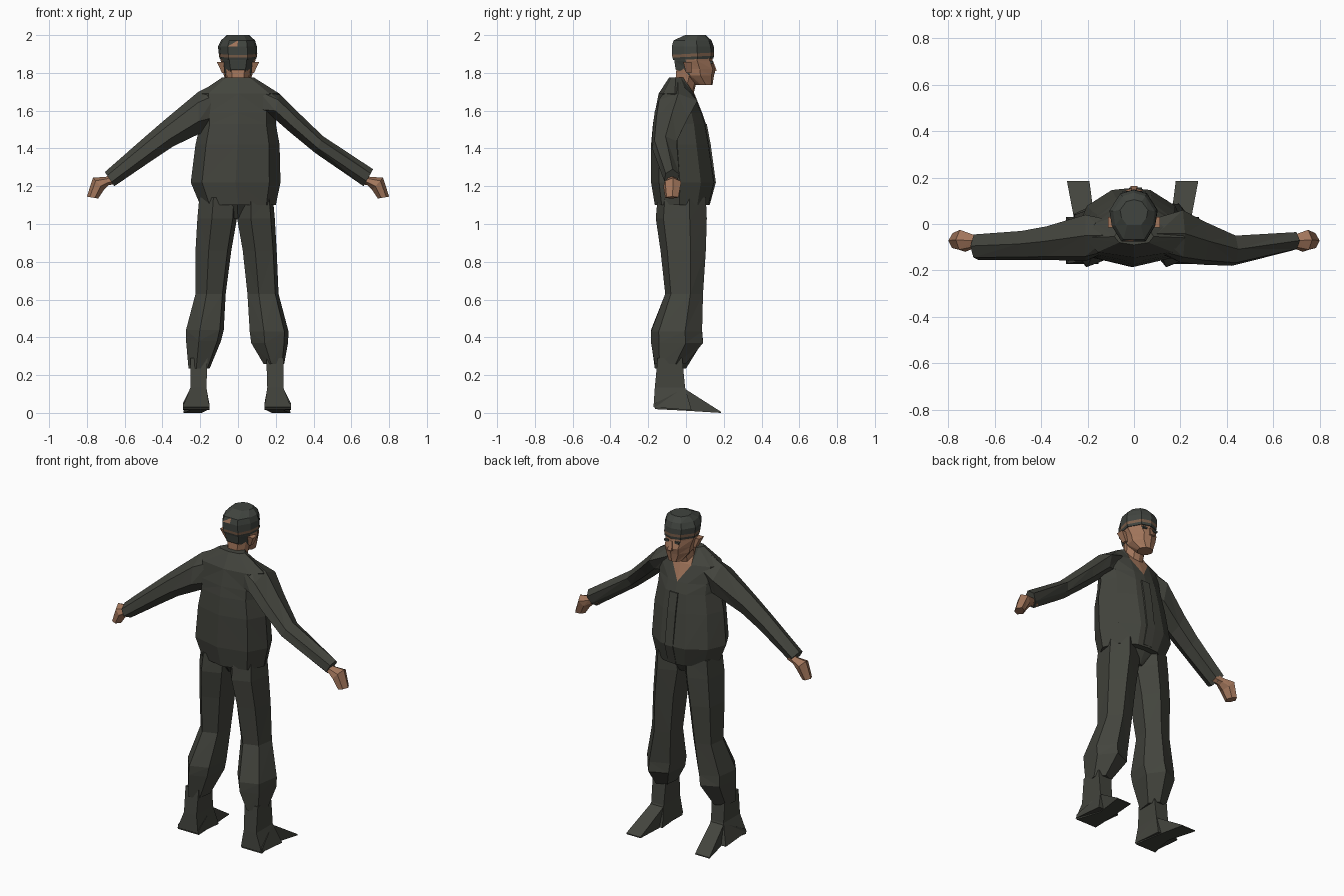
import bpy, bmesh, math
from mathutils import Vector

if "Cube" in bpy.data.objects:
    bpy.data.objects.remove(bpy.data.objects["Cube"])


def material(name, col):
    m = bpy.data.materials.new(name)
    m.diffuse_color = (*col, 1)
    m.use_nodes = True
    m.node_tree.nodes["Principled BSDF"].inputs["Base Color"].default_value = m.diffuse_color
    return m


CLOTH = material("dark_olive_cloth", (0.056, 0.058, 0.047))
CAP = material("cap_grey", (0.052, 0.058, 0.050))
SKIN = material("skin", (0.36, 0.18, 0.105))
BAND = material("band_brown", (0.20, 0.115, 0.07))


def loft(name, rings, mats, rule=None):
    """Skin closed rings of points; rule(centre, normal, row, column) picks the material."""
    bm = bmesh.new()
    vs = [[bm.verts.new(p) for p in r] for r in rings]
    n = len(vs[0])
    tags = {}
    for i in range(len(vs) - 1):
        for j in range(n):
            a, b, c, d = vs[i][j], vs[i][(j + 1) % n], vs[i + 1][(j + 1) % n], vs[i + 1][j]
            # diagonals mirror about the middle of the ring
            tris = ((a, b, c), (a, c, d)) if j < n / 2 else ((a, b, d), (b, c, d))
            for k, t in enumerate(tris):
                tags[bm.faces.new(t)] = (i, j, k)
    for r in (vs[0], vs[-1]):
        tags[bm.faces.new(r)] = (-1, -1, -1)
    bmesh.ops.recalc_face_normals(bm, faces=bm.faces[:])
    if rule:
        for f, t in tags.items():
            f.material_index = rule(f.calc_center_median(), f.normal, t)
    me = bpy.data.meshes.new(name)
    bm.to_mesh(me)
    bm.free()
    for m in mats:
        me.materials.append(m)
    ob = bpy.data.objects.new(name, me)
    bpy.context.collection.objects.link(ob)
    return ob


def flat(x0, x1, y0, y1, z, shape, tilt=0.0):
    """Horizontal ring filling a box; tilt raises its front edge."""
    cx, cy, hx, hy = (x0 + x1) / 2, (y0 + y1) / 2, (x1 - x0) / 2, (y1 - y0) / 2
    return [Vector((cx + u * hx, cy + v * hy, z + tilt * v)) for u, v in shape]


def limb(top, bot, y0, y1):
    """Six-sided ring across an arm, from its upper and lower edge in x and z."""
    t, b = Vector((top[0], 0, top[1])), Vector((bot[0], 0, bot[1]))
    pts = [(0, .55), (.3, 1), (.75, .85), (1, .45), (.7, 0), (.25, .1)]
    return [t.lerp(b, k) + Vector((0, y0 + (y1 - y0) * w, 0)) for k, w in pts]


def mirrored(half):
    return half + [(-u, v) for u, v in half[-2:0:-1]]


BODY = mirrored([(0, 1), (.35, .95), (.8, .55), (1, -.1), (.75, -.75), (0, -1)])
HEAD = mirrored([(0, 1), (.55, .85), (1, .2), (.9, -.4), (.5, -1), (0, -1)])
LEG = [(math.sin(a), math.cos(a)) for a in (.25, 1.25, 2.3, 3.4, 4.4, 5.4)]
LEG = [(max(-1, min(1, u * 1.05)), max(-1, min(1, v * 1.05))) for u, v in LEG]
BOX = [(-1, 1), (1, 1), (1, -1), (-1, -1)]


# Jacket with an open skin neckline at the front
def neckline(c, n, t):
    row, col, k = t
    if row == 5 and col in (0, 9):
        return 1
    if row == 4 and (col, k) in ((0, 1), (9, 1)):
        return 1
    return 0


jacket = [flat(-.20, .20, -.165, .125, 1.10, BODY),
          flat(-.25, .225, -.185, .155, 1.22, BODY),
          flat(-.225, .22, -.185, .125, 1.42, BODY),
          flat(-.20, .20, -.175, .105, 1.53, BODY),
          flat(-.20, .20, -.165, .085, 1.59, BODY),
          flat(-.21, .22, -.145, .045, 1.69, BODY),
          flat(-.085, .085, -.09, -.01, 1.775, BODY)]
# keep the neckline opening a steady width
for r, w in ((4, .065), (5, .065), (6, .055)):
    jacket[r][1].x, jacket[r][-1].x = w, -w
loft("jacket", jacket, [CLOTH, SKIN], neckline)
# Front closing flap
loft("jacket_flap", [flat(-.02, .035, .02, y, z, BOX) for y, z in
                     ((.128, 1.11), (.158, 1.22), (.131, 1.42), (.11, 1.53))], [CLOTH])

# Sleeves and hands
loft("left_sleeve", [limb((-.10, 1.755), (-.15, 1.48), -.13, .02),
                     limb((-.21, 1.70), (-.21, 1.475), -.16, .04),
                     limb((-.39, 1.55), (-.345, 1.41), -.155, -.01),
                     limb((-.50, 1.455), (-.45, 1.34), -.155, -.03),
                     limb((-.705, 1.275), (-.655, 1.20), -.155, -.045)], [CLOTH])
loft("right_sleeve", [limb((.10, 1.76), (.13, 1.54), -.13, .03),
                      limb((.22, 1.69), (.19, 1.56), -.165, .06),
                      limb((.32, 1.59), (.27, 1.49), -.175, .01),
                      limb((.45, 1.465), (.41, 1.375), -.18, -.05),
                      limb((.715, 1.29), (.665, 1.20), -.115, -.035)], [CLOTH])
for side, s in (("left", -1), ("right", 1)):
    loft(side + "_hand", [limb((s * .66, 1.265), (s * .64, 1.215), -.10, -.055),
                          limb((s * .70, 1.25), (s * .685, 1.205), -.105, -.045),
                          limb((s * .768, 1.245), (s * .71, 1.18), -.12, -.025),
                          limb((s * .80, 1.145), (s * .74, 1.135), -.11, -.04)], [SKIN])

# Trouser legs
loft("left_trouser_leg", [flat(-.205, .0, -.15, .105, 1.14, LEG),
                          flat(-.215, -.005, -.16, .11, 1.03, LEG),
                          flat(-.225, -.035, -.135, .105, .86, LEG),
                          flat(-.225, -.065, -.11, .09, .63, LEG),
                          flat(-.275, -.075, -.185, .085, .44, LEG),
                          flat(-.275, -.09, -.185, .09, .38, LEG),
                          flat(-.262, -.15, -.165, .0, .235, LEG)], [CLOTH])
loft("right_trouser_leg", [flat(.0, .185, -.15, .105, 1.14, LEG),
                           flat(-.005, .195, -.16, .11, 1.03, LEG),
                           flat(.025, .205, -.135, .105, .86, LEG),
                           flat(.05, .215, -.11, .09, .63, LEG),
                           flat(.062, .268, -.185, .085, .43, LEG),
                           flat(.07, .265, -.185, .09, .37, LEG),
                           flat(.135, .245, -.165, .0, .26, LEG)], [CLOTH])
# Seat joining the legs under the hem
loft("trouser_seat", [flat(-.05, .05, -.08, .05, 1.03, BODY),
                      flat(-.18, .17, -.14, .10, 1.12, BODY)], [CLOTH])

# Boots: ankle shaft running into a pointed wedge toe
for side, s, o in (("left", -1, .012), ("right", 1, 0)):
    def across(a, b):
        return sorted((s * (a + o), s * (b + o)))
    a, b, c, d = across(.15, .24), across(.155, .24), across(.14, .28), across(.18, .277)
    loft(side + "_boot", [flat(*a, -.15, -.02, .29, BOX),
                          flat(*b, -.165, -.005, .135, BOX),
                          flat(*c, -.172, .03, .022, BOX, -.008)], [CLOTH])
    loft(side + "_toe", [[Vector((x, y, z)) for x, z in ((e[0], z0), (e[1], z0), (e[1], z1), (e[0], z1))]
                         for e, y, z0, z1 in ((c, -.165, .02, .05), (b, -.01, .012, .13), (d, .185, 0, .006))],
         [CLOTH])

# Neck
loft("neck", [flat(-.06, .06, -.075, .04, 1.69, HEAD),
              flat(-.062, .062, -.055, .06, 1.77, HEAD),
              flat(-.07, .07, -.05, .08, 1.83, HEAD)], [SKIN])


# Head: skin face, dark hair at the back
def hair(c, n, t):
    return 1 if c.z > 1.80 and c.y < .005 and n.y < -.2 else 0


loft("head", [flat(-.045, .045, .055, .14, 1.735, HEAD),
              flat(-.075, .075, -.03, .148, 1.785, HEAD),
              flat(-.08, .08, -.055, .158, 1.82, HEAD),
              flat(-.092, .092, -.062, .14, 1.865, HEAD),
              flat(-.095, .095, -.065, .14, 1.90, HEAD)], [SKIN, CAP], hair)
# Nose, ears and eyes
loft("nose", [flat(-.016, .016, .13, .163, 1.81, BOX),
              flat(-.007, .007, .12, .145, 1.86, BOX)], [SKIN])
for side, s in (("left", -1), ("right", 1)):
    x = sorted((s * .075, s * .112))
    loft(side + "_ear", [flat(*sorted((s * .07, s * .085)), .0, .03, 1.80, BOX),
                         flat(*x, -.015, .03, 1.858, BOX)], [SKIN])
    loft(side + "_eye", [flat(*sorted((s * .02, s * .05)), .125, .1425, z, BOX)
                         for z in (1.85, 1.862)], [CAP])


# Cap: brown patterned band, crown with a skin-coloured patch at the back
def cap_colours(c, n, t):
    if t[0] == 1:
        return 1
    return 2 if t == (3, 5, 0) else 0


loft("cap", [flat(-.096, .096, -.068, .146, 1.872, HEAD, .004),
             flat(-.10, .10, -.072, .148, 1.886, HEAD, .005),
             flat(-.102, .102, -.074, .149, 1.902, HEAD, .006),
             flat(-.106, .10, -.075, .147, 1.94, HEAD),
             flat(-.09, .09, -.066, .135, 1.972, HEAD),
             flat(-.06, .06, -.005, .105, 2.0, HEAD)], [CAP, BAND, SKIN], cap_colours)
